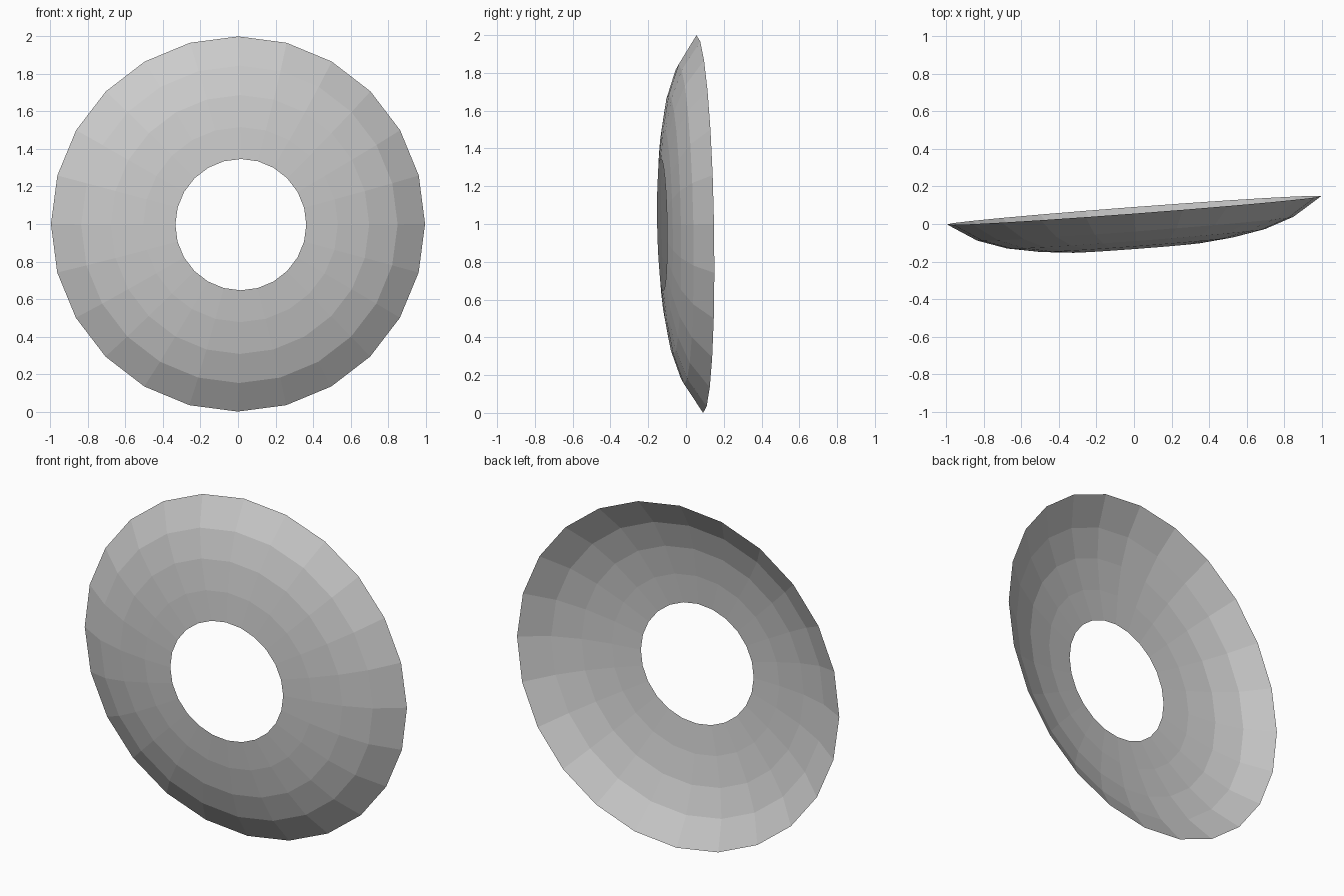
import bpy, bmesh, math
from mathutils import Matrix, Vector

if "Cube" in bpy.data.objects:
    bpy.data.objects.remove(bpy.data.objects["Cube"])

SIDES = 24
# Dish profile: (radius, depth in front of the rim plane)
PROFILE = [(1.0, 0.0), (0.846, 0.098), (0.69, 0.152), (0.52, 0.183), (0.35, 0.2)]

# Dish: open shell of revolution around its tilted axis
bm = bmesh.new()
rings = []
for r, d in PROFILE:
    rings.append([bm.verts.new((r * math.sin(2 * math.pi * i / SIDES), -d,
                                r * math.cos(2 * math.pi * i / SIDES)))
                  for i in range(SIDES)])
for outer, inner in zip(rings, rings[1:]):
    for i in range(SIDES):
        j = (i + 1) % SIDES
        bm.faces.new((outer[i], inner[i], inner[j], outer[j]))

# Slight turn sideways and a slight nod, then seat on the ground
tilt = Matrix.Rotation(math.atan(0.0755), 4, 'Z') @ Matrix.Rotation(math.atan(0.0175), 4, 'X')
bm.transform(tilt)
bm.transform(Matrix.Translation(Vector((0, 0.073, 1.0))))
bm.normal_update()

mesh = bpy.data.meshes.new("dish")
bm.to_mesh(mesh)
bm.free()
dish = bpy.data.objects.new("dish", mesh)
bpy.context.collection.objects.link(dish)
